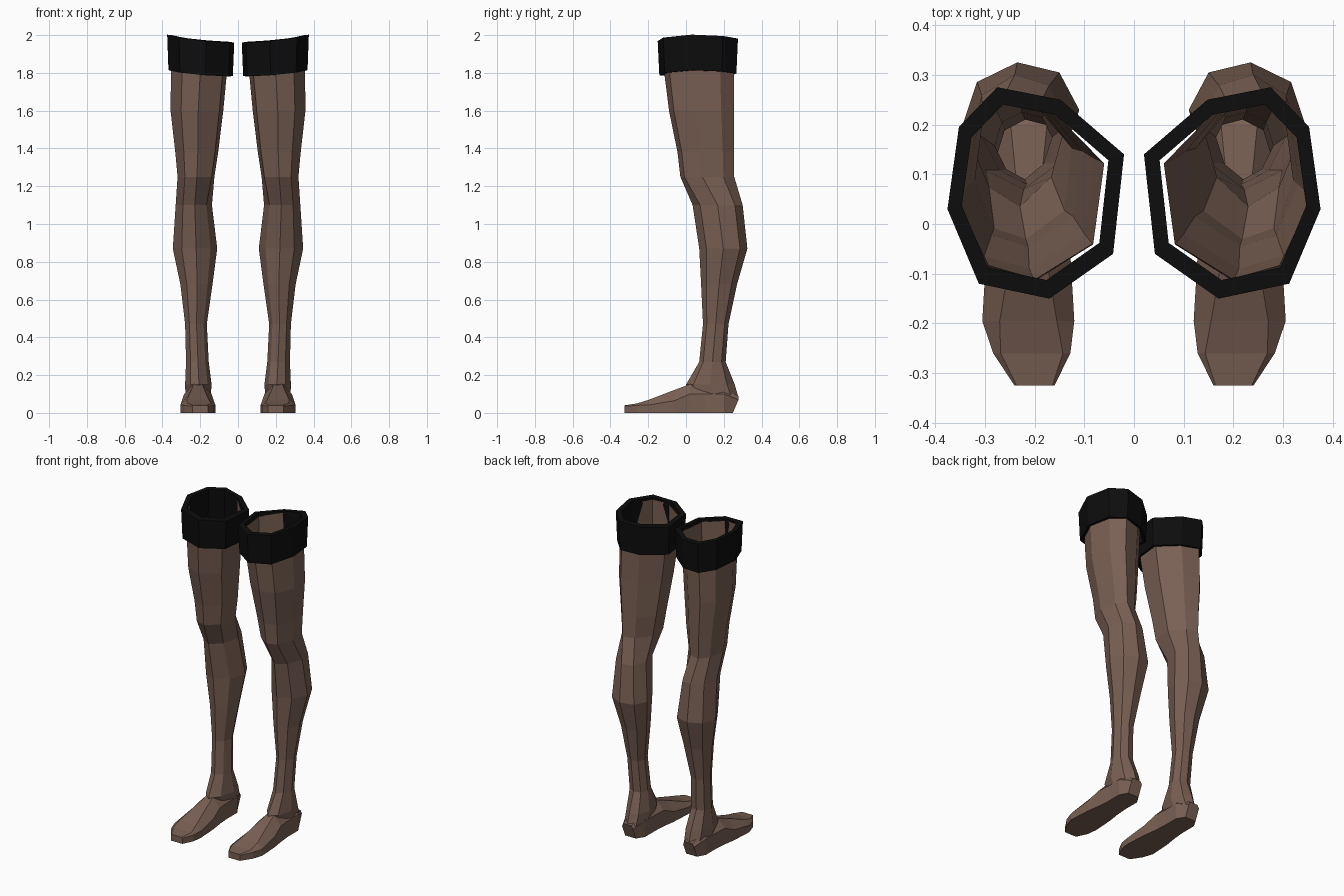
import bpy, bmesh

cube = bpy.data.objects.get("Cube")
if cube:
    bpy.data.objects.remove(cube, do_unlink=True)


def make_material(name, rgb):
    mat = bpy.data.materials.new(name)
    mat.use_nodes = True
    color = (*rgb, 1)
    mat.diffuse_color = color
    bsdf = mat.node_tree.nodes["Principled BSDF"]
    bsdf.inputs["Base Color"].default_value = color
    bsdf.inputs["Roughness"].default_value = 0.9
    return mat


SKIN = make_material("brown_stocking", (0.19, 0.115, 0.086))
BLACK = make_material("black_band", (0.004, 0.004, 0.004))


def loft(name, rings, mat, cap=False, loop=False):
    """Skin a sequence of equal-length rings of points."""
    bm = bmesh.new()
    rows = [[bm.verts.new(p) for p in ring] for ring in rings]
    pairs = list(zip(rows, rows[1:]))
    if loop:
        pairs.append((rows[-1], rows[0]))
    for a, b in pairs:
        n = len(a)
        for i in range(n):
            j = (i + 1) % n
            bm.faces.new((a[i], a[j], b[j], b[i]))
    if cap:
        bm.faces.new(rows[0])
        bm.faces.new(rows[-1])
    bmesh.ops.recalc_face_normals(bm, faces=bm.faces)
    mesh = bpy.data.meshes.new(name)
    bm.to_mesh(mesh)
    bm.free()
    mesh.materials.append(mat)
    obj = bpy.data.objects.new(name, mesh)
    bpy.context.collection.objects.link(obj)
    return obj


# Unit cross-sections, filling -1..1 both ways
THIGH = [(-1, .28), (-.85, -.6), (-.05, -1), (.6, -.85),
         (1, -.18), (.85, .6), (.42, 1), (-.3, .85)]
CALF = [(-1, .25), (-.7, -.55), (-.05, -1), (.6, -.7),
        (1, 0), (.75, .69), (.06, 1), (-.66, .84)]

# Leg levels: height, x range, y range, tilt with x
LEVELS = [
    (1.965, .06, .35, -.11, .25, .11),
    (1.8, .06, .355, -.115, .255, .08),
    (1.6, .078, .357, -.09, .255, 0),
    (1.38, .105, .332, -.045, .255, 0),
    (1.25, .125, .32, -.03, .255, 0),
    (1.1, .138, .33, .035, .30, 0),
    (.87, .11, .345, .07, .325, 0),
    (.68, .135, .305, .08, .27, 0),
    (.47, .165, .28, .09, .225, 0),
    (.27, .155, .275, .07, .21, 0),
    (.15, .14, .28, 0, .258, 0),
    (.08, .145, .278, .03, .278, 0),
]

# Foot stations: y, x range, side height, top height, top inset, heel undercut
FOOT = [
    (-.325, .16, .24, .035, .04, .004, 0),
    (-.26, .128, .283, .04, .05, .015, 0),
    (-.195, .12, .305, .042, .07, .035, 0),
    (-.06, .128, .297, .065, .122, .05, 0),
    (.02, .14, .285, .10, .152, .05, 0),
    (.1, .145, .278, .1, .14, .04, 0),
    (.2, .145, .278, .1, .13, .03, 0),
    (.278, .175, .25, .07, .09, .01, .03),
]

# Outline of the thigh band's upper edge
BAND = [(.02, .14), (.042, -.06), (.17, -.15), (.312, -.12),
        (.375, .03), (.352, .195), (.275, .275), (.148, .25)]


def leg_ring(level, sx):
    z, x0, x1, y0, y1, tilt = level
    cx, cy, hx, hy = (x0 + x1) / 2, (y0 + y1) / 2, (x1 - x0) / 2, (y1 - y0) / 2
    shape = THIGH if z > 1.2 else CALF
    return [(sx * (cx + u * hx), cy + v * hy, z + tilt * u * hx) for u, v in shape]


def foot_ring(station, sx):
    y, x0, x1, zs, zt, inset, cut = station
    pts = [(x0, 0), (x1, 0), (x1, zs), (x1 - inset, zt), (x0 + inset, zt), (x0, zs)]
    return [(sx * x, y - (cut if z == 0 else 0), z) for x, z in pts]


def band_ring(sx, scale, z, tilt):
    cx, cy = .205, .07
    ring = []
    for x, y in BAND:
        px, py = cx + (x - cx) * scale, cy + (y - cy) * scale
        droop = .06 * max(0, abs(py - cy) - .05)
        ring.append((sx * px, py, z + tilt * (px - cx) - droop))
    return ring


for side, sx in (("left", 1), ("right", -1)):
    # Open tube from thigh to ankle
    loft(side + "_leg", [leg_ring(lv, sx) for lv in LEVELS], SKIN)
    # Foot with flat sole
    loft(side + "_foot", [foot_ring(st, sx) for st in FOOT], SKIN, cap=True)
    # Thick band around the thigh: outer wall, rim, inner wall, lower rim
    loft(side + "_thigh_band", [
        band_ring(sx, .96, 1.80, .09),
        band_ring(sx, 1, 1.983, .115),
        band_ring(sx, .83, 1.983, .115),
        band_ring(sx, .83, 1.955, .115),
        band_ring(sx, .87, 1.80, .09),
    ], BLACK, loop=True)
